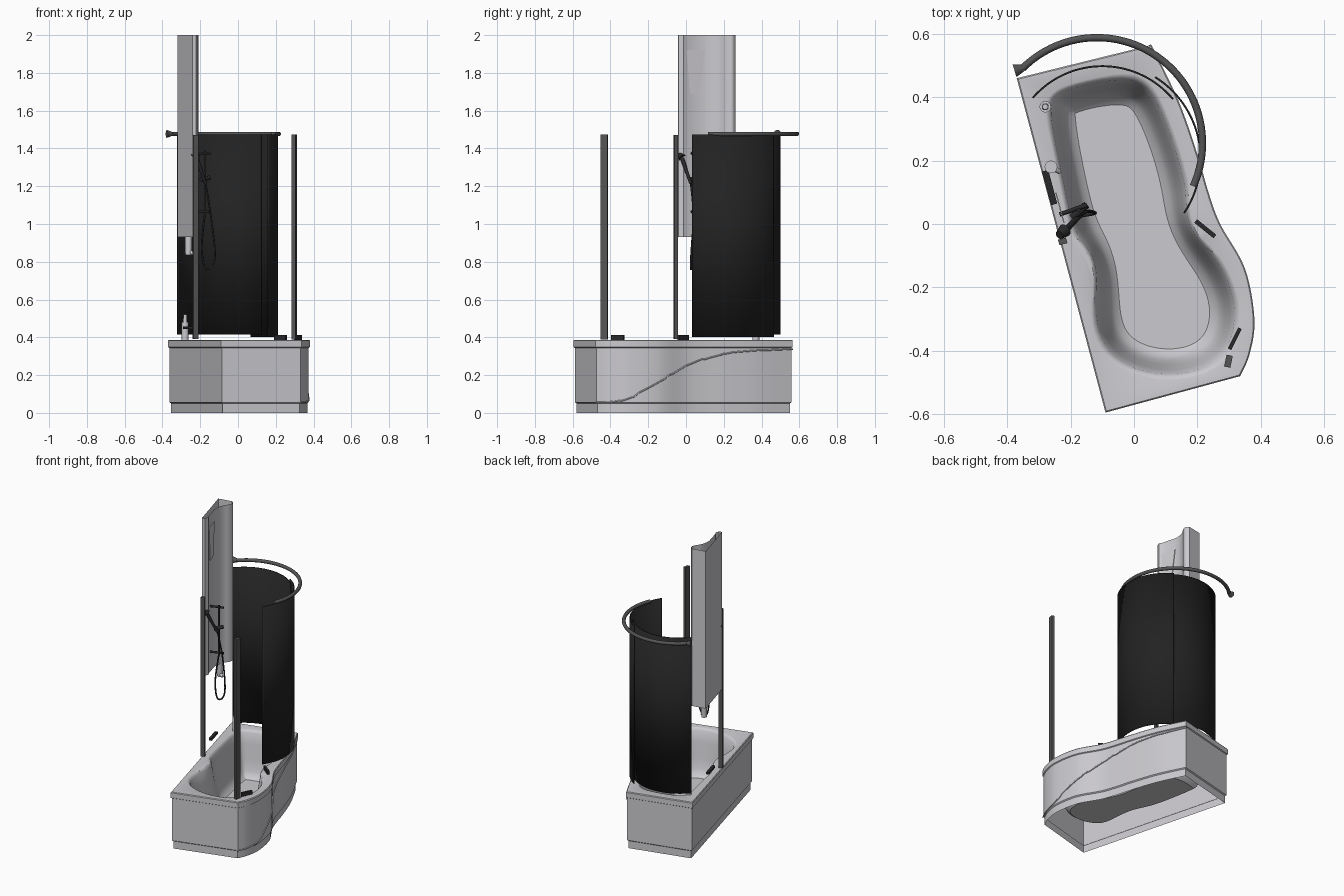
import bpy, bmesh, math
from mathutils import Vector

cube = bpy.data.objects.get("Cube")
if cube:
    bpy.data.objects.remove(cube, do_unlink=True)


def material(name, color):
    m = bpy.data.materials.new(name)
    m.use_nodes = True
    m.diffuse_color = (*color, 1)
    m.node_tree.nodes["Principled BSDF"].inputs["Base Color"].default_value = (*color, 1)
    return m


ACRYLIC = material("pale grey acrylic", (0.60, 0.59, 0.62))
BLACK = material("black curtain", (0.016, 0.016, 0.016))
METAL = material("dark grey metal", (0.09, 0.09, 0.09))
FITTING = material("black fittings", (0.022, 0.022, 0.024))


def finish(name, bm, mat):
    bmesh.ops.recalc_face_normals(bm, faces=bm.faces)
    me = bpy.data.meshes.new(name)
    bm.to_mesh(me)
    bm.free()
    me.materials.append(mat)
    me.shade_smooth()
    me.set_sharp_from_angle(angle=math.radians(35))
    ob = bpy.data.objects.new(name, me)
    bpy.context.collection.objects.link(ob)
    return ob


def spline(pts, steps=6, closed=False):
    """Smooth curve through the given points."""
    p = [Vector(q) for q in pts]
    n = len(p)
    out = []
    for i in range(n if closed else n - 1):
        if closed:
            a, b, c, d = (p[(i + k) % n] for k in (-1, 0, 1, 2))
        else:
            a, b, c, d = (p[min(max(i + k, 0), n - 1)] for k in (-1, 0, 1, 2))
        for s in range(steps):
            t = s / steps
            out.append(0.5 * (2 * b + (c - a) * t + (2 * a - 5 * b + 4 * c - d) * t ** 2
                              + (3 * b - a - 3 * c + d) * t ** 3))
    return out if closed else out + [p[-1]]


def inset(loop, dist):
    """Move a counter-clockwise loop inwards with mitred corners."""
    out = []
    n = len(loop)
    for i, p in enumerate(loop):
        e1 = (p - loop[i - 1]).normalized()
        e2 = (loop[(i + 1) % n] - p).normalized()
        n1, n2 = Vector((-e1.y, e1.x)), Vector((-e2.y, e2.x))
        out.append(p + (n1 + n2) * dist / max(1 + n1.dot(n2), 0.4))
    return out


def relax(loop, rounds):
    for _ in range(rounds):
        loop = [(loop[i - 1] + p * 2 + loop[(i + 1) % len(loop)]) / 4 for i, p in enumerate(loop)]
    return loop


def ring(bm, loop, z):
    return [bm.verts.new((p.x, p.y, z)) for p in loop]


def bridge(bm, a, b, closed=True):
    n = len(a)
    for i in range(n if closed else n - 1):
        j = (i + 1) % n
        bm.faces.new((a[i], a[j], b[j], b[i]))


def edges_of(bm, loop):
    pairs = [(v, loop[(i + 1) % len(loop)]) for i, v in enumerate(loop)]
    return [bm.edges.get(pair) or bm.edges.new(pair) for pair in pairs]


def tube(name, pts, radius, mat):
    cu = bpy.data.curves.new(name, "CURVE")
    cu.dimensions = "3D"
    cu.bevel_depth = radius
    cu.bevel_resolution = 3
    cu.use_fill_caps = True
    s = cu.splines.new("POLY")
    s.points.add(len(pts) - 1)
    for q, p in zip(s.points, pts):
        q.co = (*p, 1)
    s.use_smooth = True
    cu.materials.append(mat)
    ob = bpy.data.objects.new(name, cu)
    bpy.context.collection.objects.link(ob)


def box(name, center, size, turn, mat):
    bm = bmesh.new()
    bmesh.ops.create_cube(bm, size=1)
    ob = finish(name, bm, mat)
    ob.location, ob.scale = center, size
    ob.rotation_euler.z = math.radians(turn)


def rod(name, a, b, r1, r2, mat):
    a, b = Vector(a), Vector(b)
    bm = bmesh.new()
    bmesh.ops.create_cone(bm, cap_ends=True, segments=20, radius1=r1, radius2=r2, depth=(b - a).length)
    ob = finish(name, bm, mat)
    ob.location = (a + b) / 2
    ob.rotation_euler = (b - a).to_track_quat("Z", "Y").to_euler()


# Bath shell: skirt, rim and basin
side = spline([(.335, -.48), (.365, -.41), (.38, -.30), (.35, -.14), (.272, 0), (.235, .1),
               (.2, .22), (.14, .39), (.055, .565)])
outer = [Vector((-.37, .46)), Vector((-.09, -.595))] + side
inner = spline([(-.28, .35), (-.25, .2), (-.22, .05), (-.195, -.04), (-.15, -.09), (-.128, -.16),
                (-.135, -.26), (-.12, -.37), (-.05, -.45), (.07, -.49), (.2, -.48), (.3, -.42),
                (.335, -.3), (.32, -.2), (.27, -.1), (.2, -.03), (.178, .04), (.178, .11),
                (.15, .22), (.1, .36), (.05, .445), (-.03, .475), (-.19, .445), (-.26, .41)],
               4, True)
bm = bmesh.new()
rim = ring(bm, inset(outer, .004), .387)
last = rim
for d, z in ((0, .382), (0, .348), (.006, .344), (.006, .056), (.013, .05), (.013, 0)):
    new = ring(bm, inset(outer, d), z)
    bridge(bm, last, new)
    last = new
lip = ring(bm, inner, .387)
bmesh.ops.triangle_fill(bm, edges=edges_of(bm, rim) + edges_of(bm, lip), use_beauty=True)
last = lip
loop = inner
for d, z in ((.006, .384), (.008, .37), (.012, .3), (.014, .2), (.012, .13), (.014, .1), (.018, .085)):
    loop = relax(inset(loop, d), 3)
    new = ring(bm, loop, z)
    bridge(bm, last, new)
    last = new
bmesh.ops.triangle_fill(bm, edges=edges_of(bm, last), use_beauty=True)
finish("bath", bm, ACRYLIC)

# Raised wave moulding along the curved skirt
wave = spline([(-.48, .055), (-.38, .06), (-.28, .085), (-.1, .19), (0, .25), (.15, .3), (.3, .325), (.565, .338)], 8)


def wave_height(y):
    return min(wave, key=lambda q: abs(q.x - y)).y


tube("skirt_wave", [(p.x - .005, p.y, wave_height(p.y)) for p in side], .004, ACRYLIC)


# Curved shower curtains
def curtain(name, center, radius, start, end, bottom):
    bm = bmesh.new()
    arc = [math.radians(start + (end - start) * i / 40) for i in range(41)]
    path = [Vector((center[0] + radius * math.cos(a), center[1] + radius * math.sin(a))) for a in arc]
    bridge(bm, ring(bm, path, bottom), ring(bm, path, 1.473), False)
    ob = finish(name, bm, BLACK)
    mod = ob.modifiers.new("thickness", "SOLIDIFY")
    mod.thickness = .006
    mod.offset = 0


curtain("back_curtain", (-.1, .207), .291, 40, 139, .415)
curtain("side_curtain", (-.095, .205), .305, -34, 58, .402)

# Curved curtain rail with wall flange
arc = [math.radians(-24 + 159 * i / 48) for i in range(49)]
tube("curtain_rail", [(-.117 + .333 * math.cos(a), .255 + .333 * math.sin(a), 1.477) for a in arc], .0115, METAL)
rod("rail_flange", (-.35, .492, 1.477), (-.377, .484, 1.477), .011, .021, METAL)

# Upright posts and grab pads
box("front_post", (.298, -.433, .93), (.02, .038, 1.085), -12, METAL)
box("wall_post", (-.225, -.055, .93), (.026, .018, 1.08), 15, METAL)
box("side_pad", (.225, -.015, .398), (.078, .014, .028), -39, FITTING)
box("front_pad", (.318, -.362, .398), (.074, .012, .028), 63, FITTING)
box("wall_tray", (-.266, .115, .45), (.02, .11, .014), 15, FITTING)

# Tall shower panel: open profile with a scooped face
scoop = spline([(-.25, .105), (-.249, .14), (-.237, .18), (-.215, .215), (-.21, .245), (-.228, .262)], 5)
profile = [Vector(p) for p in ((-.32, .245), (-.24, -.043), (-.222, -.04), (-.212, -.012), (-.222, 0))] + scoop
bm = bmesh.new()
bridge(bm, ring(bm, profile, .93), ring(bm, profile, 2.0))
finish("shower_panel", bm, ACRYLIC)

# Tapered nozzle plate on the panel face
bm = bmesh.new()
loops = []
for lift in (.0, .004):
    loops.append([bm.verts.new((-.222 - .267 * y + lift, y, z))
                  for y, z in ((.022, 1.69), (.072, 1.69), (.1, 1.92), (.003, 1.92))])
bridge(bm, *loops)
for q in loops:
    bm.faces.new(q)
finish("nozzle_plate", bm, ACRYLIC)

# Tap under the panel and bottle on the rim
rod("tap_body", (-.262, .18, .835), (-.262, .18, .935), .017, .02, ACRYLIC)
rod("tap_spout", (-.262, .18, .86), (-.235, .165, .84), .01, .008, ACRYLIC)
rod("bottle", (-.28, .37, .387), (-.28, .37, .48), .018, .018, ACRYLIC)
rod("bottle_cap", (-.28, .37, .48), (-.28, .37, .52), .011, .009, ACRYLIC)

# Hand shower with slide bar and hose
rod("slide_bar", (-.175, .045, 1.05), (-.175, .045, 1.39), .006, .006, FITTING)
for name, z in (("upper_bracket", 1.375), ("lower_bracket", 1.065)):
    rod(name, (-.235, .03, z), (-.148, .06, z), .007, .007, FITTING)
rod("shower_holder", (-.195, .02, 1.235), (-.15, .06, 1.245), .012, .012, FITTING)
rod("shower_handle", (-.172, .025, 1.215), (-.222, -.025, 1.36), .008, .011, FITTING)
rod("shower_head", (-.235, -.035, 1.372), (-.218, -.02, 1.35), .014, .021, FITTING)
tube("shower_hose", spline([(-.172, .025, 1.22), (-.145, .04, 1.05), (-.122, .035, .85), (-.138, .03, .775),
                            (-.175, .025, .77), (-.192, .03, .88), (-.175, .045, 1.06)]), .005, FITTING)
